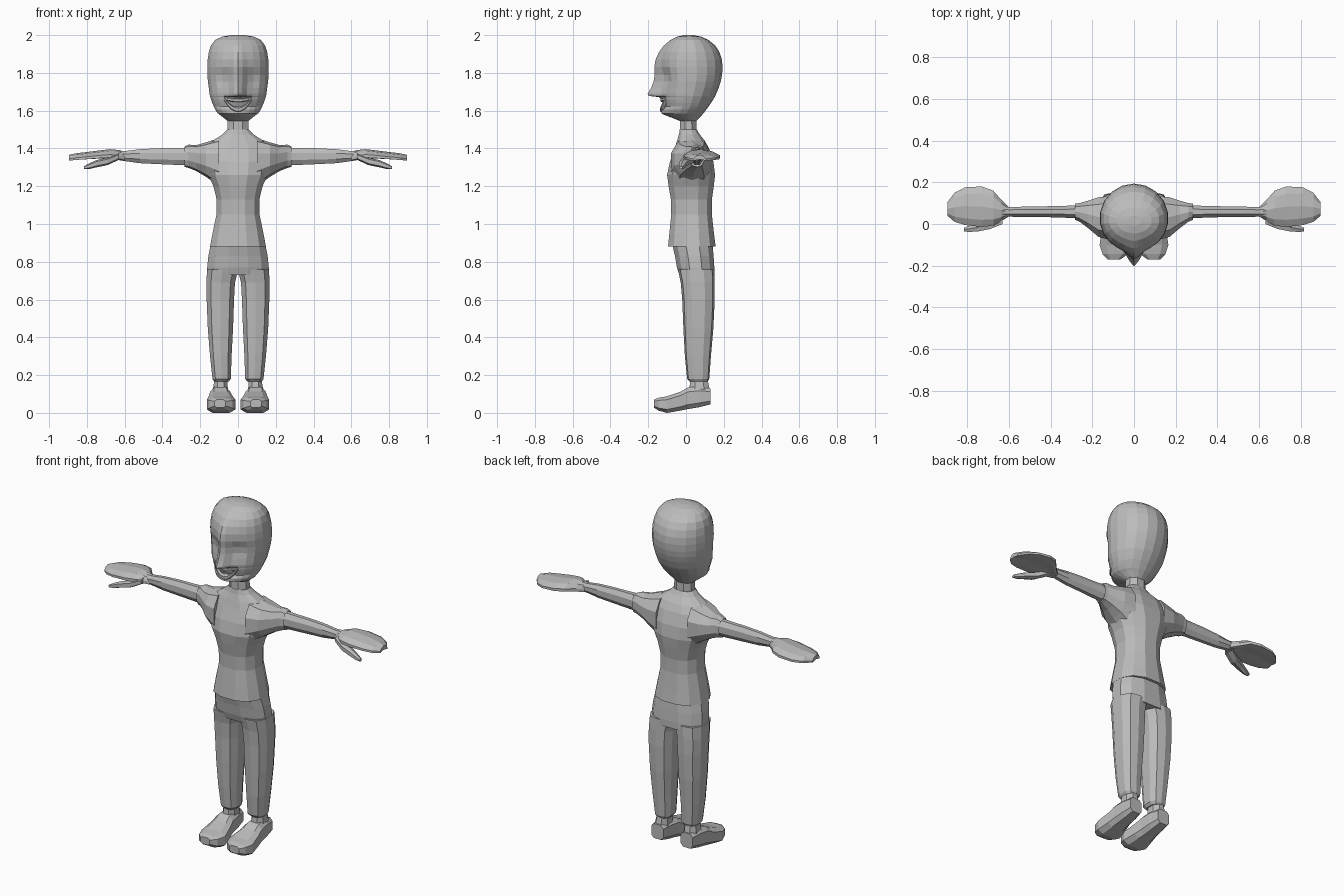
import bpy, bmesh, math
from mathutils import Vector

grey = bpy.data.materials.new("plain grey")
grey.diffuse_color = (0.5, 0.5, 0.5, 1)


def skin(name, rings, mirror=False):
    """Join rings of points into a closed flat-shaded tube."""
    bm = bmesh.new()
    loops = [[bm.verts.new(p) for p in r] for r in rings]
    n = len(loops[0])
    for a, b in zip(loops, loops[1:]):
        for i in range(n):
            j = (i + 1) % n
            bm.faces.new((a[i], a[j], b[j], b[i]))
    bm.faces.new(loops[0])
    bm.faces.new(loops[-1])
    bmesh.ops.recalc_face_normals(bm, faces=bm.faces)
    me = bpy.data.meshes.new(name)
    bm.to_mesh(me)
    bm.free()
    me.materials.append(grey)
    ob = bpy.data.objects.new(name, me)
    bpy.context.collection.objects.link(ob)
    if mirror:
        m = ob.modifiers.new("mirror", 'MIRROR')
        m.use_clip = False
        m.use_mirror_merge = False
    return ob


def loft(name, axis, rows, n=12, power=1.0, droop=0.0, mirror=False):
    """rows: (position on axis, u0, u1, v0, v1); power < 1 squares the section."""
    rings = []
    for t, u0, u1, v0, v1 in rows:
        ring = []
        for i in range(n):
            a = 2 * math.pi * (i + 0.5) / n
            c, s = math.cos(a), math.sin(a)
            m = math.cos(math.pi / n)
            c = math.copysign(min(1, abs(c) / m) ** power, c)
            s = math.copysign(min(1, abs(s) / m) ** power, s)
            u = (u0 + u1) / 2 + (u1 - u0) / 2 * c
            v = (v0 + v1) / 2 + (v1 - v0) / 2 * s - droop * c * c
            ring.append({'x': (t, u, v), 'y': (u, t, v), 'z': (u, v, t)}[axis])
        rings.append(ring)
    return skin(name, rings, mirror)


# Head: z, half width, face front, back, nose height
head_rows = [
    (1.545, .055, -.03, .055, 0), (1.572, .09, -.10, .08, 0),
    (1.585, .108, -.125, .092, .006), (1.605, .122, -.125, .107, .006),
    (1.622, .13, -.115, .12, 0), (1.64, .138, -.12, .132, .004),
    (1.66, .145, -.125, .145, .006), (1.672, .149, -.125, .152, .02),
    (1.678, .151, -.128, .155, .07), (1.69, .153, -.13, .16, .073),
    (1.72, .157, -.13, .173, .055), (1.755, .162, -.13, .184, .042),
    (1.79, .164, -.132, .191, .034), (1.83, .165, -.138, .194, .03),
    (1.87, .163, -.135, .19, .026), (1.91, .157, -.125, .177, .018),
    (1.945, .146, -.105, .155, .012), (1.975, .122, -.075, .118, .006),
    (1.992, .085, -.045, .08, 0), (2.0, .035, -.01, .04, 0)]
half = [0, 8, 18, 30, 45, 62, 80, 100, 120, 140, 160]
angles = [math.radians(a) for a in half + [180] + [-a for a in half[:0:-1]]]


def head_point(row, a):
    z, w, f, b, nose = row
    x = w * math.sin(a)
    y = (f + b) / 2 - (b - f) / 2 * math.cos(a)
    if math.cos(a) > 0:
        y -= nose * math.exp(-(x / .035) ** 2)
        y += .02 * math.exp(-((abs(x) - .075) / .04) ** 2 - ((z - 1.77) / .05) ** 2)
    return (x, y, z)


skin("head", [[head_point(r, a) for a in angles] for r in head_rows])


# Lips: bent tubes lying on the face
def lip(name, z_mid, z_end, r):
    rows = []
    for i in range(9):
        t = i / 4 - 1
        x, z = .075 * t, z_mid + (z_end - z_mid) * t * t
        row = min(head_rows, key=lambda q: abs(q[0] - z))
        w, f, b = .137, -.121, .13
        y = (f + b) / 2 - (b - f) / 2 * math.sqrt(1 - (x / w) ** 2) - .003
        k = r * (1 - .45 * t * t)
        rows.append((x, y - k, y + k, z - k, z + k))
    loft(name, 'x', rows, 6)


lip("upper_lip", 1.655, 1.665, .011)
lip("lower_lip", 1.605, 1.665, .014)

# Neck
loft("neck", 'z', [(1.47, -.056, .056, -.032, .057), (1.57, -.054, .054, -.03, .055)], 8)

# Shirt body and sleeves
loft("shirt_body", 'z', [
    (.88, -.148, .148, -.095, .157), (.95, -.135, .135, -.088, .148),
    (1.05, -.114, .114, -.078, .137), (1.13, -.113, .113, -.08, .137),
    (1.2, -.13, .13, -.092, .147), (1.26, -.158, .158, -.1, .154),
    (1.33, -.175, .175, -.085, .145), (1.4, -.168, .168, -.06, .122),
    (1.44, -.135, .135, -.048, .1), (1.475, -.082, .082, -.037, .072),
    (1.5, -.058, .058, -.033, .058)], 12, .85)
loft("sleeve", 'x', [
    (.1, -.08, .135, 1.2, 1.455), (.17, -.062, .128, 1.25, 1.432),
    (.22, -.02, .112, 1.28, 1.418), (.262, .012, .1, 1.297, 1.42),
    (.283, .02, .097, 1.302, 1.41), (.275, .035, .085, 1.315, 1.4)],
    10, .9, mirror=True)

# Arm
loft("arm", 'x', [
    (.24, .026, .092, 1.31, 1.405), (.33, .03, .087, 1.313, 1.402),
    (.42, .033, .085, 1.317, 1.401), (.52, .034, .083, 1.322, 1.396),
    (.6, .035, .082, 1.333, 1.386), (.63, .032, .086, 1.338, 1.388)],
    8, mirror=True)

# Hand: cupped mitten with a separate thumb
loft("hand", 'x', [
    (.6, .036, .082, 1.338, 1.384), (.635, .015, .115, 1.345, 1.392),
    (.675, -.008, .16, 1.352, 1.396), (.73, -.014, .18, 1.35, 1.39),
    (.81, -.005, .176, 1.346, 1.38), (.86, .01, .15, 1.343, 1.374),
    (.895, .04, .105, 1.342, 1.366)], 10, .9, droop=.014, mirror=True)
loft("thumb", 'x', [
    (.63, .0, .06, 1.34, 1.375), (.69, -.024, .03, 1.312, 1.352),
    (.75, -.036, .005, 1.3, 1.338), (.79, -.038, -.008, 1.29, 1.32),
    (.815, -.036, -.018, 1.29, 1.306)], 6, mirror=True)

# Trousers: hips and legs
loft("trouser_hips", 'z', [
    (.73, -.163, .163, -.035, .15), (.77, -.163, .163, -.048, .15),
    (.83, -.157, .157, -.058, .146), (.9, -.143, .143, -.075, .14)], 12, .85)
loft("trouser_leg", 'z', [
    (.165, .05, .125, .02, .115), (.18, .038, .135, .006, .123),
    (.3, .034, .148, -.006, .132), (.45, .026, .16, -.014, .145),
    (.6, .021, .166, -.02, .152), (.69, .016, .167, -.028, .152),
    (.76, -.002, .164, -.042, .15)], 10, .8, mirror=True)

# Ankle and shoe
loft("ankle", 'z', [(.08, .048, .138, .012, .125), (.13, .054, .132, .018, .124),
                    (.19, .058, .122, .024, .112)], 8, .9, mirror=True)
loft("shoe", 'y', [
    (.13, .056, .134, .045, .13), (.07, .045, .143, .03, .14),
    (.01, .04, .148, .02, .135), (-.03, .03, .154, .012, .112),
    (-.1, .014, .165, .0, .088), (-.145, .03, .15, .012, .08),
    (-.17, .065, .125, .028, .07)], 8, .6, mirror=True)
